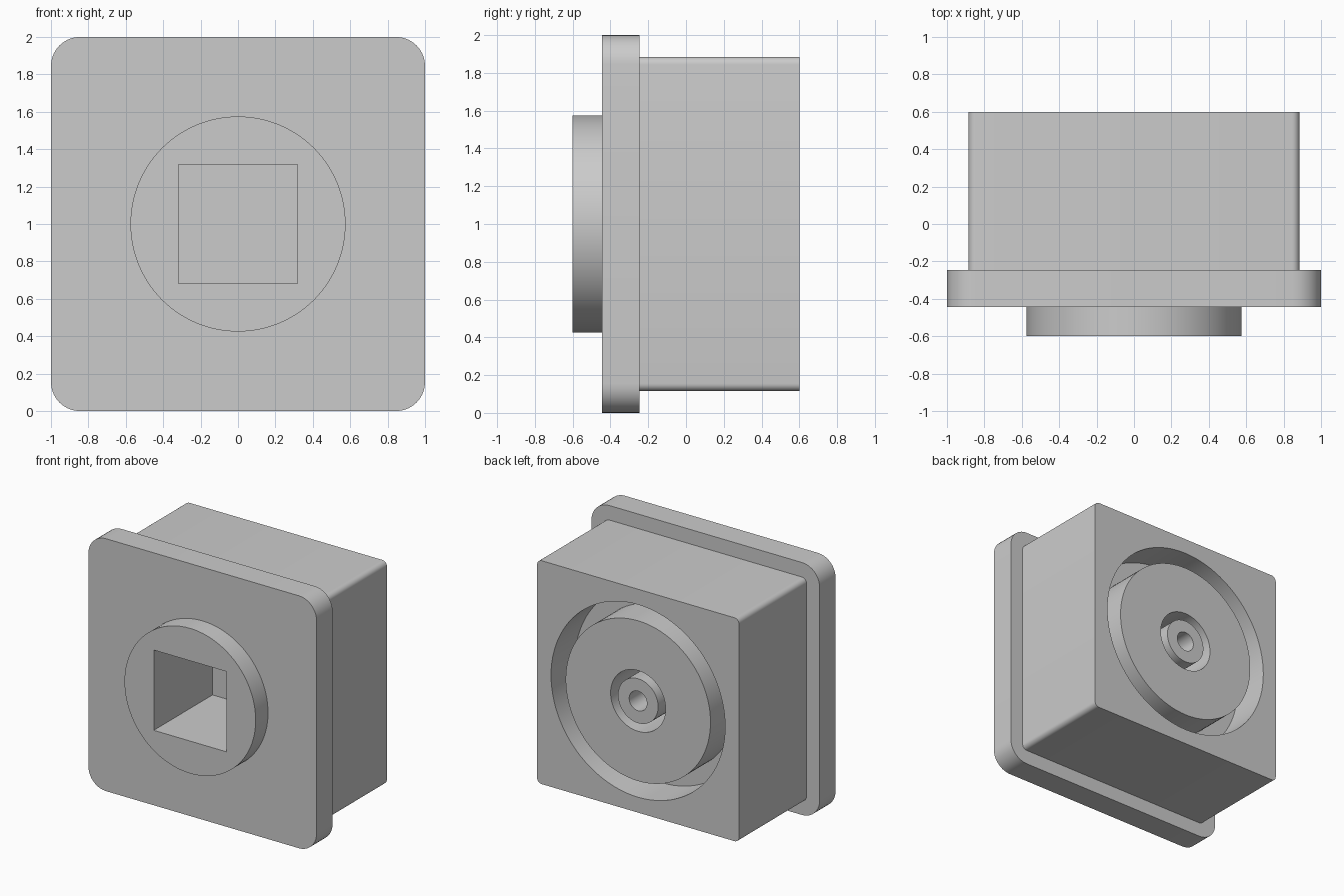
import bpy, bmesh, math
from mathutils import Vector

cube = bpy.data.objects.get("Cube")
if cube:
    bpy.data.objects.remove(cube, do_unlink=True)

grey = bpy.data.materials.new("light_grey")
grey.use_nodes = True
colour = (0.6, 0.6, 0.6, 1)
grey.diffuse_color = colour
grey.node_tree.nodes["Principled BSDF"].inputs["Base Color"].default_value = colour

CENTRE = 1.0  # height of the shared axis


def prism(name, outline, y0, y1):
    """Extrude an x/z outline along y."""
    bm = bmesh.new()
    face = bm.faces.new([bm.verts.new((x, y0, z + CENTRE)) for x, z in outline])
    ext = bmesh.ops.extrude_face_region(bm, geom=[face])
    verts = [v for v in ext["geom"] if isinstance(v, bmesh.types.BMVert)]
    bmesh.ops.translate(bm, verts=verts, vec=Vector((0, y1 - y0, 0)))
    bmesh.ops.recalc_face_normals(bm, faces=bm.faces)
    mesh = bpy.data.meshes.new(name)
    bm.to_mesh(mesh)
    bm.free()
    obj = bpy.data.objects.new(name, mesh)
    bpy.context.collection.objects.link(obj)
    mesh.materials.append(grey)
    return obj


def circle(r, n=96):
    return [(r * math.cos(2 * math.pi * i / n), r * math.sin(2 * math.pi * i / n))
            for i in range(n)]


def rounded_square(half, r, n=10):
    points = []
    for k, (sx, sz) in enumerate([(1, 1), (-1, 1), (-1, -1), (1, -1)]):
        for i in range(n + 1):
            a = math.pi / 2 * (k + i / n)
            points.append((sx * (half - r) + r * math.cos(a),
                           sz * (half - r) + r * math.sin(a)))
    return points


def square(h):
    return [(h, h), (-h, h), (-h, -h), (h, -h)]


def activate(obj):
    bpy.ops.object.select_all(action='DESELECT')
    obj.select_set(True)
    bpy.context.view_layer.objects.active = obj


def cut(obj, outline, y0, y1):
    """Remove a prism from a part."""
    cutter = prism("cutter", outline, y0, y1)
    cutter.hide_render = True
    mod = obj.modifiers.new("cut", 'BOOLEAN')
    mod.operation = 'DIFFERENCE'
    mod.solver = 'EXACT'
    mod.object = cutter
    activate(obj)
    bpy.ops.object.modifier_apply(modifier=mod.name)
    bpy.data.objects.remove(cutter, do_unlink=True)


# Levels along the depth axis
FRONT, PLATE_FRONT, PLATE_BACK, BACK = -0.6, -0.445, -0.245, 0.6
SOCKET_END, RING_FLOOR, BORE_FLOOR, HOLE_FLOOR = 0.135, 0.3, 0.2, 0.3
OUT = 0.1  # cutter overshoot

# Main parts
front_boss = prism("front_boss", circle(0.575), FRONT, PLATE_FRONT)
flange_plate = prism("flange_plate", rounded_square(1.0, 0.155), PLATE_FRONT, PLATE_BACK)
housing = prism("housing", rounded_square(0.885, 0.04, 6), PLATE_BACK, BACK)
rear_core = prism("rear_core", circle(0.635), RING_FLOOR - 0.02, BACK)
centre_pin = prism("centre_pin", circle(0.176, 64), BORE_FLOOR - 0.02, BACK)

# Square drive socket from the front
for part in (front_boss, flange_plate, housing):
    cut(part, square(0.318), FRONT - OUT, SOCKET_END)

# Ring groove, bore and pin hole from the back
cut(housing, circle(0.763), RING_FLOOR, BACK + OUT)
for part in (housing, rear_core):
    cut(part, circle(0.241, 64), BORE_FLOOR, BACK + OUT)
cut(centre_pin, circle(0.078, 48), HOLE_FLOOR, BACK + OUT)

# Smooth round sides, sharp rims
for part in (front_boss, flange_plate, housing, rear_core, centre_pin):
    activate(part)
    bpy.ops.object.shade_smooth_by_angle(angle=math.radians(30))
